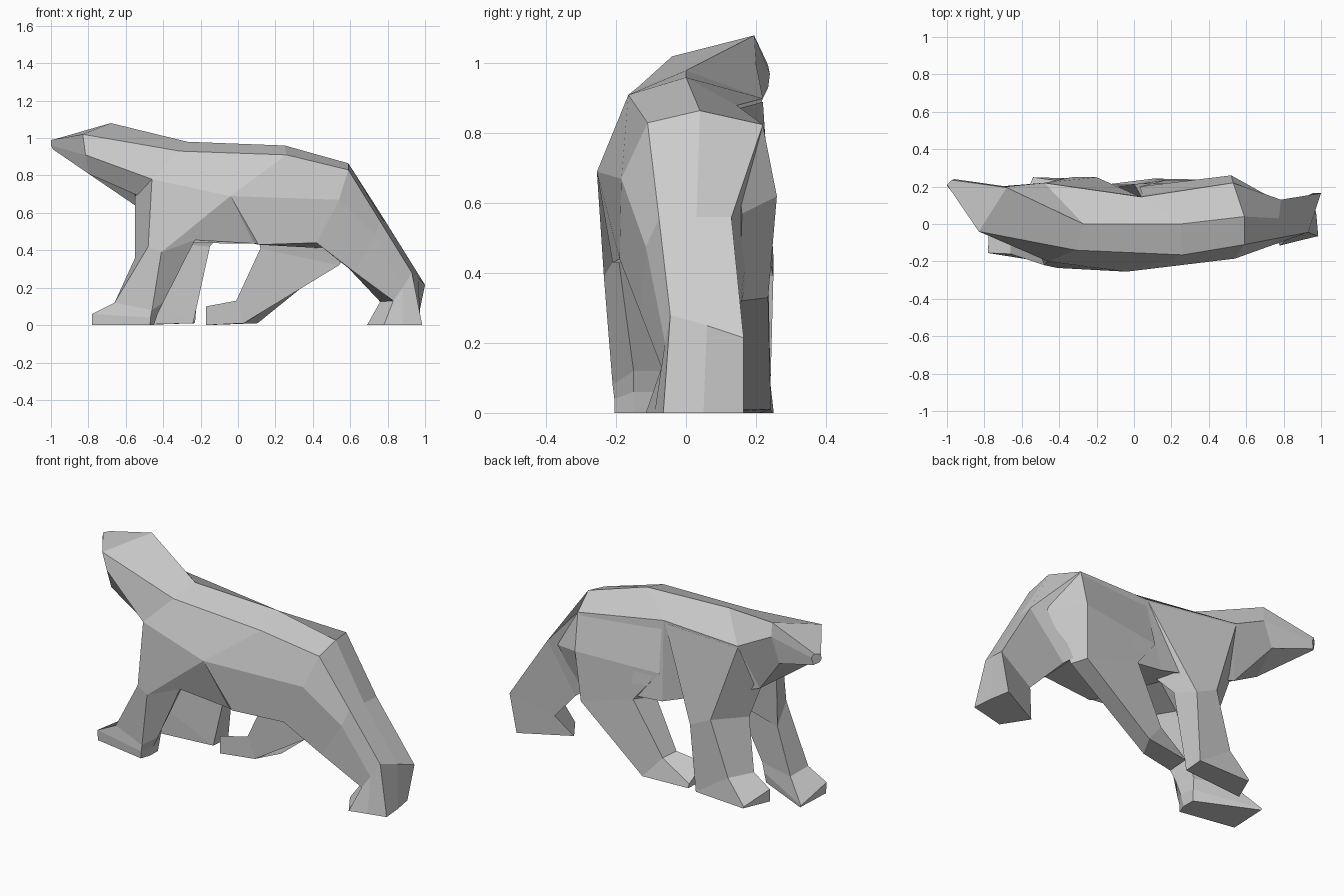
import bpy
import bmesh


def loft(name, *rings):
    """Skin a closed flat-shaded shape through matching rings of points."""
    bm = bmesh.new()
    loops = [[bm.verts.new(p) for p in ring] for ring in rings]
    for a, b in zip(loops, loops[1:]):
        n = len(a)
        for i in range(n):
            j = (i + 1) % n
            bm.faces.new((a[i], a[j], b[j], b[i]))
    bm.faces.new(loops[0][::-1])
    bm.faces.new(loops[-1])
    bmesh.ops.recalc_face_normals(bm, faces=bm.faces)
    mesh = bpy.data.meshes.new(name)
    bm.to_mesh(mesh)
    bm.free()
    obj = bpy.data.objects.new(name, mesh)
    bpy.context.collection.objects.link(obj)
    return obj


# Shared chest section: spine, near edge, near flank, near belly, far belly, far edge
chest = [(-.27, 0, .98), (-.31, -.14, .93), (-.46, -.2, .78),
         (-.55, -.05, .70), (-.55, .12, .64), (-.48, .22, .90)]

# Head and neck, turned slightly to the far side
loft("head_and_neck",
     [(-.975, .235, .995), (-1, .21, .99), (-1, .205, .96),
      (-.99, .21, .94), (-.97, .235, .93), (-.96, .24, .97)],
     [(-.68, .195, 1.08), (-.83, -.04, 1.02), (-.815, -.02, .91),
      (-.80, 0, .81), (-.73, .2, .86), (-.68, .2, 1.0)],
     chest)

# Torso
loft("torso",
     chest,
     [(.25, 0, .96), (.26, -.165, .91), (-.04, -.255, .69),
      (.11, -.21, .43), (.0, .215, .455), (.04, .145, .88)],
     [(.59, .04, .865), (.59, -.11, .83), (.54, -.185, .67),
      (.42, -.19, .44), (.47, .2, .41), (.53, .22, .825)])

# Near front leg, stepping forward
loft("near_front_leg",
     [(-.46, -.2, .78), (-.04, -.255, .69), (.11, -.208, .435), (-.1, .05, .55), (-.55, -.03, .69)],
     [(-.48, -.22, .42), (-.41, -.235, .39), (-.23, -.195, .455), (-.3, -.03, .44), (-.55, -.04, .36)],
     [(-.66, -.16, .12), (-.46, -.21, .08), (-.40, -.15, .12), (-.44, -.06, .12), (-.66, 0, .12)],
     [(-.78, -.155, .06), (-.468, -.205, .04), (-.43, -.15, .06), (-.445, -.07, .06), (-.775, .07, .01)],
     [(-.78, -.15, 0), (-.47, -.205, 0), (-.45, -.15, 0), (-.45, -.08, 0), (-.77, .07, 0)])

# Far front leg, trailing
loft("far_front_leg",
     [(-.55, .09, .66), (-.48, .22, .89), (.03, .147, .87), (0, 0, .6)],
     [(-.47, .1, .45), (-.33, .25, .45), (-.2, .25, .39), (-.15, .13, .42)],
     [(-.50, .1, .14), (-.43, .235, .14), (-.23, .24, .01), (-.24, .12, .01)],
     [(-.60, .1, .07), (-.54, .25, .01), (-.535, .25, 0), (-.60, .1, 0)])

# Near hind leg with rump, pushed back
loft("near_hind_leg",
     [(.59, -.11, .83), (.59, .04, .865), (.53, .22, .825),
      (.52, .17, .36), (.42, -.19, .44), (.54, -.185, .67)],
     [(.76, -.077, .555), (.775, .03, .56), (.785, .13, .56),
      (.59, .155, .305), (.62, -.13, .285), (.735, -.115, .475)],
     [(.93, -.045, .28), (.965, .06, .25), (1, .165, .215),
      (.76, .1, .125), (.83, -.07, .13), (.88, -.06, .2)],
     [(.985, -.065, 0), (.975, .05, 0), (.955, .165, 0),
      (.69, .025, 0), (.78, -.115, 0), (.88, -.09, 0)])

# Far hind leg with flank, stepping forward
loft("far_hind_leg",
     [(.2, .05, .7), (.05, .146, .875), (.53, .22, .823), (.58, .14, .8)],
     [(.1, .06, .5), (.03, .2, .6), (.52, .26, .62), (.7, .16, .57)],
     [(.12, .1, .41), (.17, .235, .43), (.5, .235, .33), (.54, .155, .32)],
     [(-.01, .1, .13), (0, .21, .13), (.105, .243, .01), (.03, .11, .01)],
     [(-.17, .08, .10), (-.16, .2, .02), (-.16, .21, 0), (-.17, .08, 0)])
